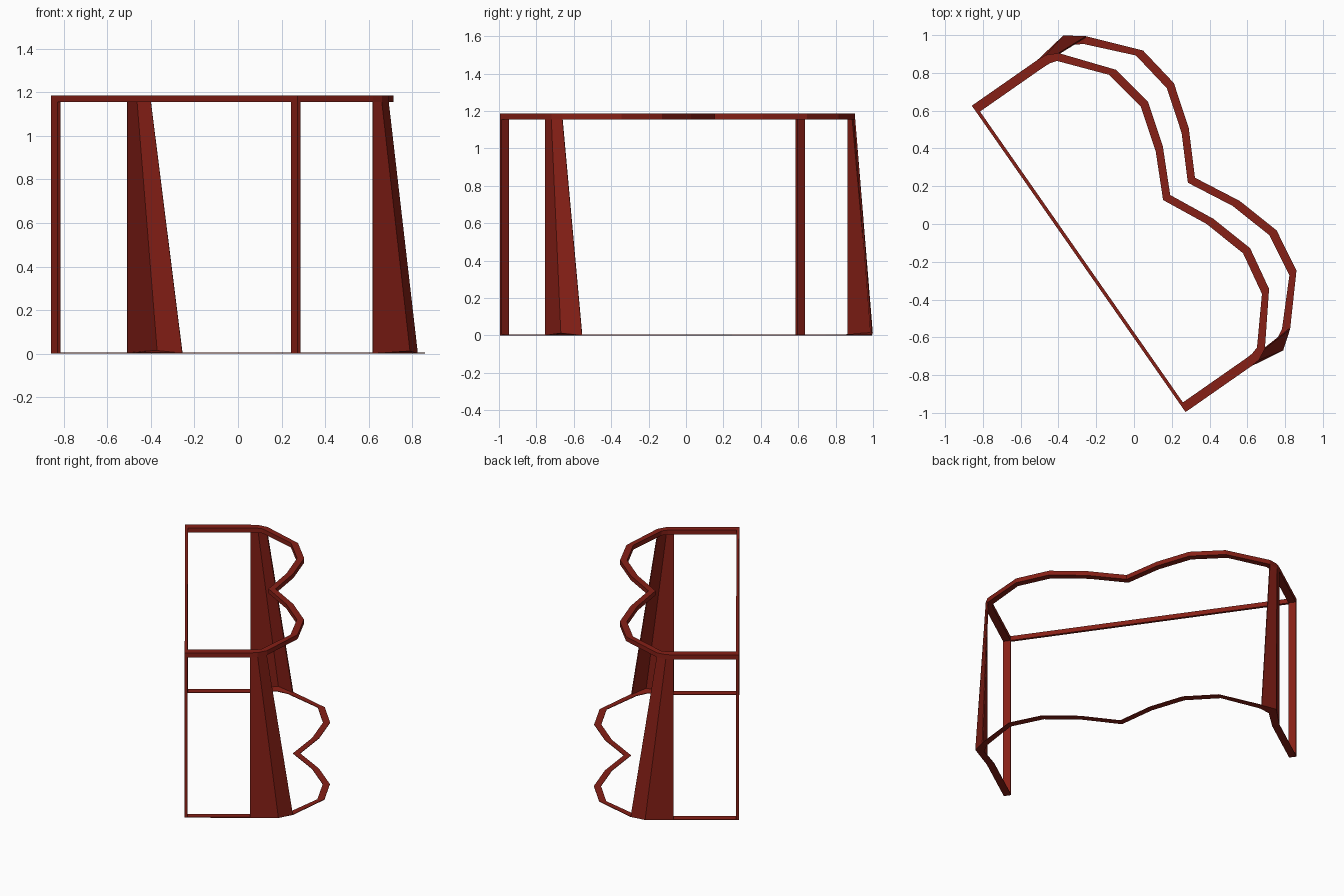
import bpy, math
from mathutils import Vector

if "Cube" in bpy.data.objects:
    bpy.data.objects.remove(bpy.data.objects["Cube"])

# Goal frame: u runs along the mouth, v runs front to back; turned on the ground
U = Vector((0.572, -0.820, 0))
V = Vector((0.820, 0.572, 0))

def place(u, v, z):
    return (u - 0.016) * U + v * V + Vector((0, 0, z))

red = bpy.data.materials.new("dark_red")
red.diffuse_color = (0.24, 0.014, 0.008, 1)
red.use_nodes = True
red.node_tree.nodes["Principled BSDF"].inputs["Base Color"].default_value = red.diffuse_color

def make(name, verts, faces):
    me = bpy.data.meshes.new(name)
    me.from_pydata([place(*p) for p in verts], [], faces)
    me.materials.append(red)
    ob = bpy.data.objects.new(name, me)
    bpy.context.collection.objects.link(ob)
    import bmesh
    bm = bmesh.new()
    bm.from_mesh(me)
    bmesh.ops.recalc_face_normals(bm, faces=bm.faces)
    bm.to_mesh(me)
    bm.free()
    return ob

def box(name, u0, u1, v0, v1, z0, z1):
    verts = [(u, v, z) for z in (z0, z1) for u, v in ((u0, v0), (u1, v0), (u1, v1), (u0, v1))]
    make(name, verts, [(0, 3, 2, 1), (4, 5, 6, 7), (0, 1, 5, 4), (1, 2, 6, 5), (2, 3, 7, 6), (3, 0, 4, 7)])

def mirrored(half):
    # half runs from the +u front corner to the middle point
    return half + [(-p[0],) + tuple(p[1:]) for p in half[-2::-1]]

def ribbon(name, outer, inner, z, h):
    verts = []
    for o, i in zip(mirrored(outer), mirrored(inner)):
        lift = o[2] if len(o) > 2 else 0
        verts += [(o[0], o[1], z + lift), (o[0], o[1], z + lift + h),
                  (i[0], i[1], z + h), (i[0], i[1], z)]
    n = len(verts) // 4
    faces = [(0, 1, 2, 3), tuple(4 * (n - 1) + k for k in (3, 2, 1, 0))]
    for s in range(n - 1):
        a = 4 * s
        for k in range(4):
            m = (k + 1) % 4
            faces.append((a + k, a + m, a + 4 + m, a + 4 + k))
    make(name, verts, faces)

TOP = 1.187
BAR = 0.032
FRONT = -0.346

# Wavy back curves, upper and lower
top_wave = [(0.707, 0.39), (0.473, 0.431), (0.235, 0.361), (0, 0.245)]
low_wave = [(0.71, 0.565), (0.475, 0.60), (0.236, 0.529), (0, 0.405)]
shift = lambda pts: [(u, v - 0.046) for u, v in pts]

# Upper rail: side bars plus back curve
ribbon("upper_rail",
       [(0.989, FRONT), (0.989, 0.079), (0.985, 0.13), (0.955, 0.19)] + top_wave,
       [(0.939, FRONT), (0.939, 0.079), (0.937, 0.12), (0.925, 0.16)] + shift(top_wave),
       TOP - BAR, BAR)

# Flat ground rail
ribbon("ground_rail",
       [(0.989, FRONT), (0.989, 0.079), (1.017, 0.265, 0.012), (0.945, 0.36)] + low_wave,
       [(0.939, FRONT), (0.939, 0.079), (0.962, 0.25), (0.92, 0.325)] + shift(low_wave),
       0, 0.004)

# Crossbar and front posts
box("crossbar", -0.989, 0.989, FRONT, FRONT + 0.018, TOP - BAR, TOP)
for side, s in (("right", 1), ("left", -1)):
    box("front_post_" + side, min(s * 0.939, s * 0.989), max(s * 0.939, s * 0.989),
        FRONT, FRONT + 0.017, 0, TOP - BAR)

    # Folded, leaning back support
    low = [(0.989, 0.079, 0), (1.017, 0.265, 0.014), (0.945, 0.36, 0)]
    high = [(0.989, 0.079), (0.985, 0.13), (0.955, 0.19)]
    low_in = [(0.983, 0.079, 0), (1.009, 0.262, 0.012), (0.939, 0.354, 0)]
    high_in = [(0.983, 0.079), (0.978, 0.128), (0.949, 0.185)]
    zt = TOP - BAR
    verts = low + [p + (zt,) for p in high] + low_in + [p + (zt,) for p in high_in]
    verts = [(s * u, v, z) for u, v, z in verts]
    faces = [(0, 1, 4, 3), (1, 2, 5, 4), (6, 9, 10, 7), (7, 10, 11, 8),
             (0, 3, 9, 6), (2, 8, 11, 5),
             (0, 6, 7, 1), (1, 7, 8, 2), (3, 4, 10, 9), (4, 5, 11, 10)]
    make("back_support_" + side, verts, faces)
